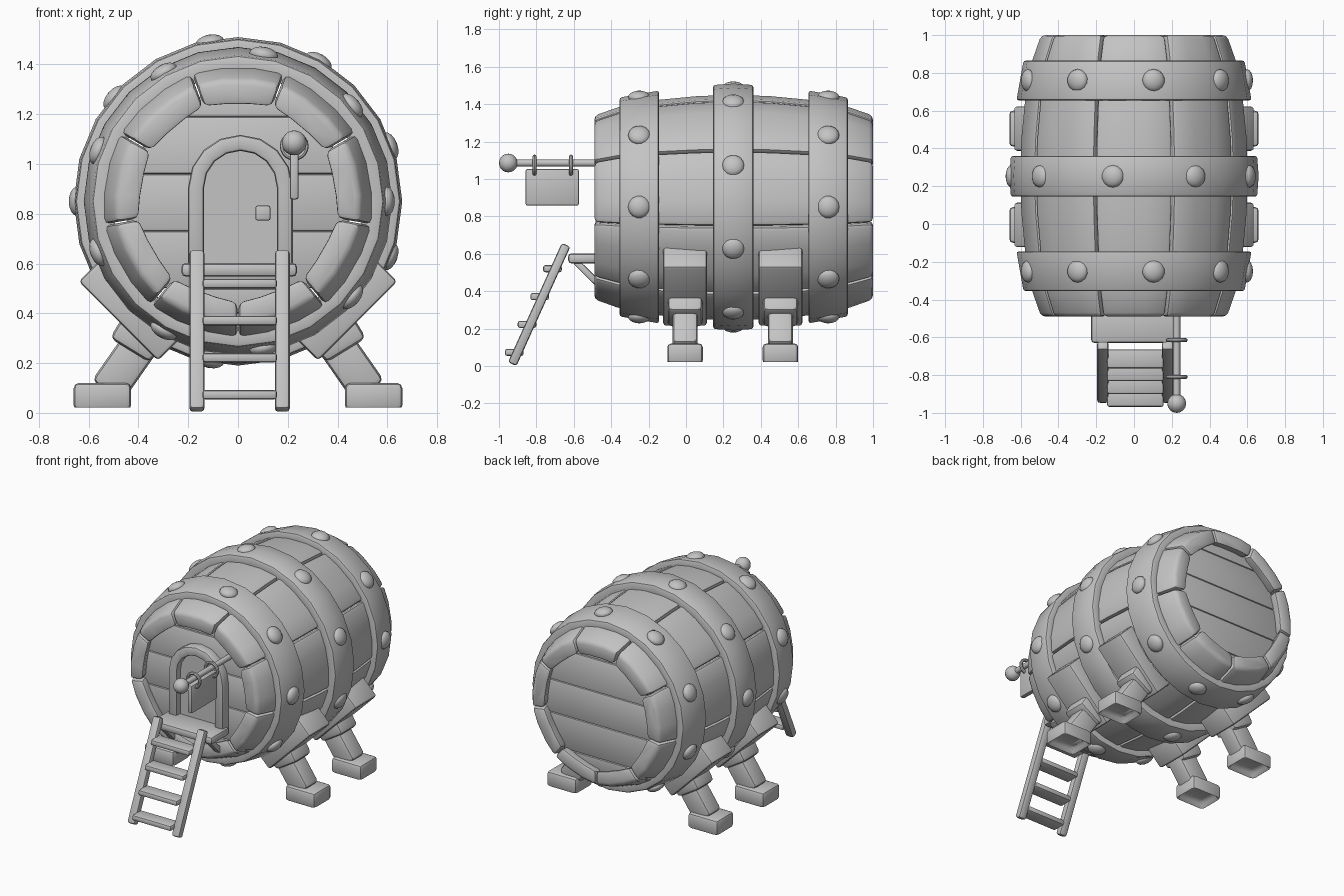
import bpy, bmesh, math
from mathutils import Vector, Matrix

if "Cube" in bpy.data.objects:
    bpy.data.objects.remove(bpy.data.objects["Cube"])

grey = bpy.data.materials.new("plain grey")
grey.diffuse_color = (0.55, 0.55, 0.55, 1)
grey.use_nodes = True
grey.node_tree.nodes["Principled BSDF"].inputs["Base Color"].default_value = grey.diffuse_color
CY, CZ = 0.255, 0.85           # barrel centre (axis runs along y)
rad = math.radians


def finish(name, bm, bevel=0.0, segs=2, angle=35):
    """Bevel the sharp edges, shade smooth by angle and make the object."""
    bmesh.ops.recalc_face_normals(bm, faces=bm.faces[:])
    if bevel:
        edges = [e for e in bm.edges if e.is_manifold and e.calc_face_angle(0) > 0.6]
        bmesh.ops.bevel(bm, geom=edges, offset=bevel, segments=segs, profile=0.5,
                        affect='EDGES', clamp_overlap=True)
    me = bpy.data.meshes.new(name)
    bm.to_mesh(me)
    bm.free()
    for p in me.polygons:
        p.use_smooth = True
    me.set_sharp_from_angle(angle=rad(angle))
    me.materials.append(grey)
    ob = bpy.data.objects.new(name, me)
    bpy.context.collection.objects.link(ob)
    return ob


def loft(name, rings, bevel=0.0, closed=False, segs=2):
    """Skin a list of equal point rings, capped unless the path is closed."""
    bm = bmesh.new()
    vs = [[bm.verts.new(p) for p in ring] for ring in rings]
    n = len(vs[0])
    for i in range(len(vs) if closed else len(vs) - 1):
        a, b = vs[i], vs[(i + 1) % len(vs)]
        for j in range(n):
            k = (j + 1) % n
            bm.faces.new((a[j], a[k], b[k], b[j]))
    if not closed:
        bm.faces.new(vs[0])
        bm.faces.new(vs[-1])
    return finish(name, bm, bevel, segs)


def box(name, c, size, bevel=0.015, axis='Y', ang=0.0, hollow=False):
    bm = bmesh.new()
    bmesh.ops.create_cube(bm, size=1)
    bmesh.ops.scale(bm, vec=size, verts=bm.verts[:])
    if hollow:                 # recess the underside
        f = min(bm.faces, key=lambda f: f.calc_center_median().z)
        bmesh.ops.inset_region(bm, faces=[f], thickness=0.04)
        bmesh.ops.translate(bm, vec=(0, 0, 0.05), verts=f.verts[:])
    bm.transform(Matrix.Translation(c) @ Matrix.Rotation(ang, 4, axis))
    return finish(name, bm, bevel)


def ball(name, matrix, r, u=16, v=10):
    bm = bmesh.new()
    bmesh.ops.create_uvsphere(bm, u_segments=u, v_segments=v, radius=r)
    bm.transform(matrix)
    return finish(name, bm, angle=80)


def polar(a, r, y):
    """Point at clock angle a (degrees from the top) around the barrel axis."""
    return Vector((r * math.sin(rad(a)), y, CZ + r * math.cos(rad(a))))


# Staves: nine chunky curved boards
stations = [(-0.745, 0.505), (-0.62, 0.55), (-0.40, 0.592), (-0.2, 0.612), (0, 0.62),
            (0.2, 0.612), (0.40, 0.592), (0.62, 0.55), (0.745, 0.505)]
for i in range(9):
    rings = []
    for dy, r in stations:
        outer = [polar(40 * i + a, r * k, CY + dy) for a, k in
                 ((-19.7, 0.985), (-7, 0.975), (7, 0.975), (19.7, 0.985))]
        inner = [polar(40 * i + a, r - d, CY + dy) for a, d in
                 ((19.7, 0.105), (7, 0.118), (-7, 0.118), (-19.7, 0.105))]
        rings.append(outer + inner)
    loft("stave_%d" % (i + 1), rings, 0.022)

# End walls: horizontal planks cut to the round opening
cuts = [0.40, 0.50, 0.73, 0.96, 1.19, 1.30]
for label, y0, y1 in (("front", -0.42, -0.37), ("back", 0.88, 0.93)):
    for i in range(5):
        z0, z1 = cuts[i], cuts[i + 1]
        w0, w1 = (math.sqrt(0.46 ** 2 - (z - CZ) ** 2) for z in (z0, z1))
        rings = [[(-w0, y, z0), (w0, y, z0), (w1, y, z1), (-w1, y, z1)] for y in (y0, y1)]
        loft("%s_wall_plank_%d" % (label, i + 1), rings, 0.012)

# Hoops with rivets
for label, prof, rr, off in (
        ("front", ((-0.355, 0.585), (-0.145, 0.622)), 0.605, 10),
        ("middle", ((0.145, 0.652), (0.255, 0.66), (0.36, 0.652)), 0.655, 30),
        ("back", ((0.655, 0.622), (0.865, 0.585)), 0.605, 10)):
    section = list(prof) + [(y, r - 0.08) for y, r in reversed(prof)]
    rings = [[polar(15 * k, r, y) for y, r in section] for k in range(24)]
    loft(label + "_hoop", rings, 0.012, closed=True)
    ym = (prof[0][0] + prof[-1][0]) / 2
    for k in range(9):
        a = 40 * k + off
        m = (Matrix.Translation(polar(a, rr - 0.008, ym)) @ Matrix.Rotation(rad(a), 4, 'Y')
             @ Matrix.Diagonal((1, 1, 0.55, 1)))
        ball("%s_rivet_%d" % (label, k + 1), m, 0.06, 14, 8)

# Legs: cradle plate, collar, slanted post and hollow foot
for side, s in (("left", -1), ("right", 1)):
    for end, y in (("front", -0.005), ("back", 0.505)):
        n = "%s_%s_leg_" % (end, side)
        box(n + "plate", (0.417 * s, y, CZ - 0.417), (0.45, 0.235, 0.18), 0.015, 'Y', -s * math.pi / 4)
        box(n + "collar", (0.395 * s, y, 0.315), (0.19, 0.185, 0.15), 0.025, 'Y', -s * 0.55)
        box(n + "post", (0.44 * s, y, 0.21), (0.15, 0.135, 0.30), 0.025, 'Y', -s * 0.61)
        box(n + "foot", (0.545 * s, y, 0.065), (0.23, 0.19, 0.11), 0.02, hollow=True)

# Arched door frame, door and handle
DX, SP = 0.01, 0.907


def arch(r, base):
    pts = [(DX - r, base)]
    pts += [(DX - r * math.cos(math.pi * k / 8), SP + r * math.sin(math.pi * k / 8)) for k in range(9)]
    return pts + [(DX + r, base)]


rings = [[(xo, -0.485, zo), (xo, -0.40, zo), (xi, -0.40, zi), (xi, -0.485, zi)]
         for (xo, zo), (xi, zi) in zip(arch(0.21, 0.56), arch(0.146, 0.56))]
loft("door_frame", rings, 0.014)
loft("door", [[(x, y, z) for x, z in arch(0.165, 0.56)] for y in (-0.44, -0.40)])
box("door_handle", (0.1, -0.455, 0.803), (0.06, 0.04, 0.06), 0.008)

# Porch step and its struts
box("porch", (0.005, -0.53, 0.575), (0.465, 0.2, 0.055), 0.018)
for side, x in (("left", -0.17), ("right", 0.18)):
    box(side + "_porch_strut", (x, -0.53, 0.50), (0.05, 0.17, 0.035), 0.008, 'X', -0.78)

# Ladder
for side, x in (("left", -0.165), ("right", 0.178)):
    box(side + "_ladder_rail", (x, -0.785, 0.329), (0.06, 0.05, 0.70), 0.014, 'X', -0.424)
for k in range(4):
    box("ladder_rung_%d" % (k + 1), (0.007, -0.918 + 0.068 * k, 0.073 + 0.149 * k),
        (0.30, 0.10, 0.038), 0.012)

# Sign pole with ball end, hanging rings and board
PX, PZ = 0.226, 1.085
loft("sign_pole", [[(PX + 0.019 * math.cos(math.tau * k / 12), y, PZ + 0.019 * math.sin(math.tau * k / 12))
                    for k in range(12)] for y in (-0.94, -0.40)])
ball("sign_pole_ball", Matrix.Translation((PX, -0.95, PZ)), 0.05)
for n, y in (("front", -0.81), ("back", -0.615)):
    rings = []
    for k in range(20):
        a = math.tau * k / 20
        rings.append([(PX + (0.047 + 0.011 * math.cos(b)) * math.cos(a), y + 0.011 * math.sin(b),
                       1.072 + (0.047 + 0.011 * math.cos(b)) * math.sin(a))
                      for b in (math.tau * j / 8 for j in range(8))])
    loft(n + "_sign_ring", rings, closed=True)
box("sign_board", (PX, -0.715, 0.955), (0.035, 0.285, 0.195), 0.01)
